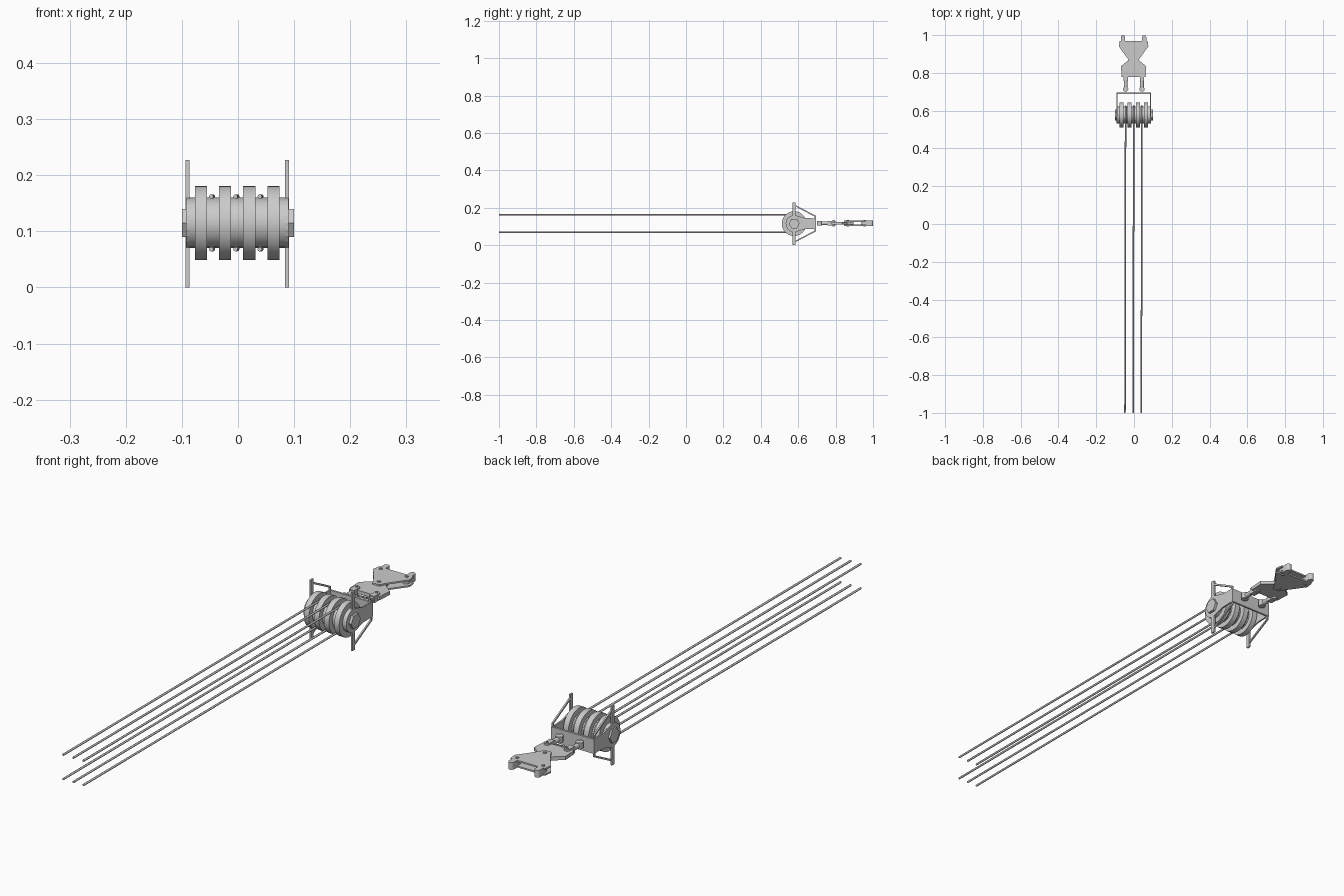
import bpy, bmesh, math
from mathutils import Vector, Matrix

if "Cube" in bpy.data.objects:
    bpy.data.objects.remove(bpy.data.objects["Cube"])

CX, CY, CZ = -0.0015, 0.578, 0.115   # drum centre
ZP = 0.117                           # linkage mid height


def finish(name, bm, smooth=False, bevel=0):
    bmesh.ops.recalc_face_normals(bm, faces=bm.faces)
    me = bpy.data.meshes.new(name)
    bm.to_mesh(me)
    bm.free()
    ob = bpy.data.objects.new(name, me)
    bpy.context.collection.objects.link(ob)
    if bevel:
        m = ob.modifiers.new("bevel", 'BEVEL')
        m.width, m.segments = bevel, 2
    if smooth:
        bpy.ops.object.select_all(action='DESELECT')
        ob.select_set(True)
        bpy.context.view_layer.objects.active = ob
        bpy.ops.object.shade_smooth_by_angle(angle=math.radians(30))
    return ob


def prism(name, pts, axis, lo, hi, **kw):
    """Extrude a 2D profile: axis 'z' takes (x, y), axis 'x' takes (y, z)."""
    bm = bmesh.new()
    put = (lambda p, h: (p[0], p[1], h)) if axis == 'z' else (lambda p, h: (h, p[0], p[1]))
    a = [bm.verts.new(put(p, lo)) for p in pts]
    b = [bm.verts.new(put(p, hi)) for p in pts]
    bm.faces.new(a)
    bm.faces.new(b)
    for i in range(len(pts)):
        j = (i + 1) % len(pts)
        bm.faces.new((a[i], a[j], b[j], b[i]))
    return finish(name, bm, **kw)


def box(name, x0, x1, y0, y1, z0, z1, **kw):
    return prism(name, [(x0, y0), (x1, y0), (x1, y1), (x0, y1)], 'z', z0, z1, **kw)


def cyl(name, c, r, depth, axis, sides=16, smooth=True):
    bm = bmesh.new()
    rot = {'x': Matrix.Rotation(math.pi / 2, 4, 'Y'),
           'y': Matrix.Rotation(math.pi / 2, 4, 'X'), 'z': Matrix()}[axis]
    bmesh.ops.create_cone(bm, cap_ends=True, segments=sides, radius1=r, radius2=r,
                          depth=depth, matrix=Matrix.Translation(c) @ rot)
    return finish(name, bm, smooth)


def arc(cx, cy, r, a0, a1, n):
    return [(cx + r * math.cos(math.radians(a0 + (a1 - a0) * i / n)),
             cy + r * math.sin(math.radians(a0 + (a1 - a0) * i / n))) for i in range(n + 1)]


# Drum core and its four flanges
cyl("drum_core", (CX, CY, CZ), 0.045, 0.172, 'x', 20)
for i in range(4):
    cyl(f"drum_flange_{i}", (CX + (i - 1.5) * 0.0432, CY, CZ), 0.066, 0.0215, 'x', 32)

# Cables looping round the drum
for i in range(3):
    x = CX + (i - 1) * 0.0432
    path = [(-1, CZ + 0.047)] + arc(CY, CZ, 0.047, 90, -90, 16) + [(-1, CZ - 0.047)]
    cu = bpy.data.curves.new(f"cable_{i}", 'CURVE')
    cu.dimensions = '3D'
    cu.bevel_depth, cu.bevel_resolution, cu.use_fill_caps = 0.004, 2, True
    sp = cu.splines.new('POLY')
    sp.points.add(len(path) - 1)
    for p, (y, z) in zip(sp.points, path):
        p.co = (x - 0.003 * (y < 0), y, z, 1)
    bpy.context.collection.objects.link(bpy.data.objects.new(f"cable_{i}", cu))

# Frame: side plates, guard bars and struts, hex nuts
side = arc(CY, CZ, 0.045, 70, 290, 14) + [(0.635, CZ - 0.03), (0.694, CZ - 0.028),
                                         (0.694, CZ + 0.028), (0.635, CZ + 0.03)]
for s, tag in ((-1, "left"), (1, "right")):
    xc = CX + s * 0.0885
    lo, hi = xc - 0.003, xc + 0.003
    prism(f"side_plate_{tag}", side, 'x', lo, hi)
    prism(f"guard_bar_{tag}", [(0.57, 0), (0.586, 0), (0.586, 0.227), (0.57, 0.227)],
          'x', lo - 0.0005, hi + 0.0005)
    for v, end in ((1, "upper"), (-1, "lower")):
        strut = [(0.58, 0.102), (0.694, 0.042), (0.694, 0.024), (0.687, 0.024),
                 (0.687, 0.038), (0.58, 0.094)]
        prism(f"guard_strut_{end}_{tag}", [(y, CZ + v * z) for y, z in strut], 'x', lo, hi)
    cyl(f"hex_nut_{tag}", (s * 0.095, CY, CZ), 0.029, 0.01, 'x', 6, False)
box("back_plate", CX - 0.0915, CX + 0.0915, 0.688, 0.696, CZ - 0.028, CZ + 0.028)

# Twin link rods joining the frame to the first yoke
for s, tag in ((-1, "left"), (1, "right")):
    x = s * 0.043 - 0.001
    cyl(f"link_eye_{tag}", (x, 0.714, ZP), 0.014, 0.024, 'z')
    cyl(f"link_rod_{tag}", (x, 0.747, ZP), 0.010, 0.075, 'y')
    for v, end in ((1, "upper"), (-1, "lower")):
        prong = [(x - 0.011, 0.765), (x + 0.011, 0.765)] + arc(x, 0.788, 0.011, 0, 180, 8)
        zs = sorted((ZP + v * 0.007, ZP + v * 0.013))
        prism(f"link_prong_{end}_{tag}", prong, 'z', *zs, smooth=True)
    box(f"link_fork_base_{tag}", x - 0.011, x + 0.011, 0.757, 0.777, ZP - 0.013, ZP + 0.013)
    cyl(f"link_pin_{tag}", (x, 0.788, ZP), 0.005, 0.034, 'z', 12)


def yoke(base, shoulder, neck, tip, wide, narrow):
    """Symmetric triangular yoke outline running from its base to its tip."""
    right = [(wide * 0.95, base), (wide, shoulder), (narrow, neck), (narrow * 0.55, tip)]
    return [(x - 0.002, y) for x, y in right + [(-x, y) for x, y in reversed(right)]]


# First yoke: single plate
prism("front_yoke", yoke(0.777, 0.835, 0.865, 0.895, 0.067, 0.03), 'z', ZP - 0.007, ZP + 0.007)

# Second yoke: pair of plates with a pivot pin
for v, end in ((1, "upper"), (-1, "lower")):
    zs = sorted((ZP + v * 0.008, ZP + v * 0.014))
    prism(f"rear_yoke_{end}", yoke(0.97, 0.94, 0.868, 0.845, 0.078, 0.026), 'z', *zs)
cyl("yoke_pivot_pin", (-0.002, 0.865, ZP), 0.007, 0.036, 'z', 12)

# Rear lugs with bolts
for s, tag in ((-1, "left"), (1, "right")):
    x = s * 0.056 - 0.002
    lug = arc(x, 0.989, 0.011, 0, 180, 8) + arc(x, 0.95, 0.011, 180, 360, 8)
    prism(f"rear_lug_{tag}", lug, 'z', ZP - 0.009, ZP + 0.009, smooth=True)
    for v, end in ((1, "upper"), (-1, "lower")):
        ear = arc(x, 0.989, 0.011, 0, 180, 8) + [(x - 0.011, 0.969), (x + 0.011, 0.969)]
        zs = sorted((ZP + v * 0.008, ZP + v * 0.014))
        prism(f"rear_ear_{end}_{tag}", ear, 'z', *zs, smooth=True)
    cyl(f"rear_bolt_{tag}", (x, 0.955, ZP), 0.006, 0.036, 'z', 12)
